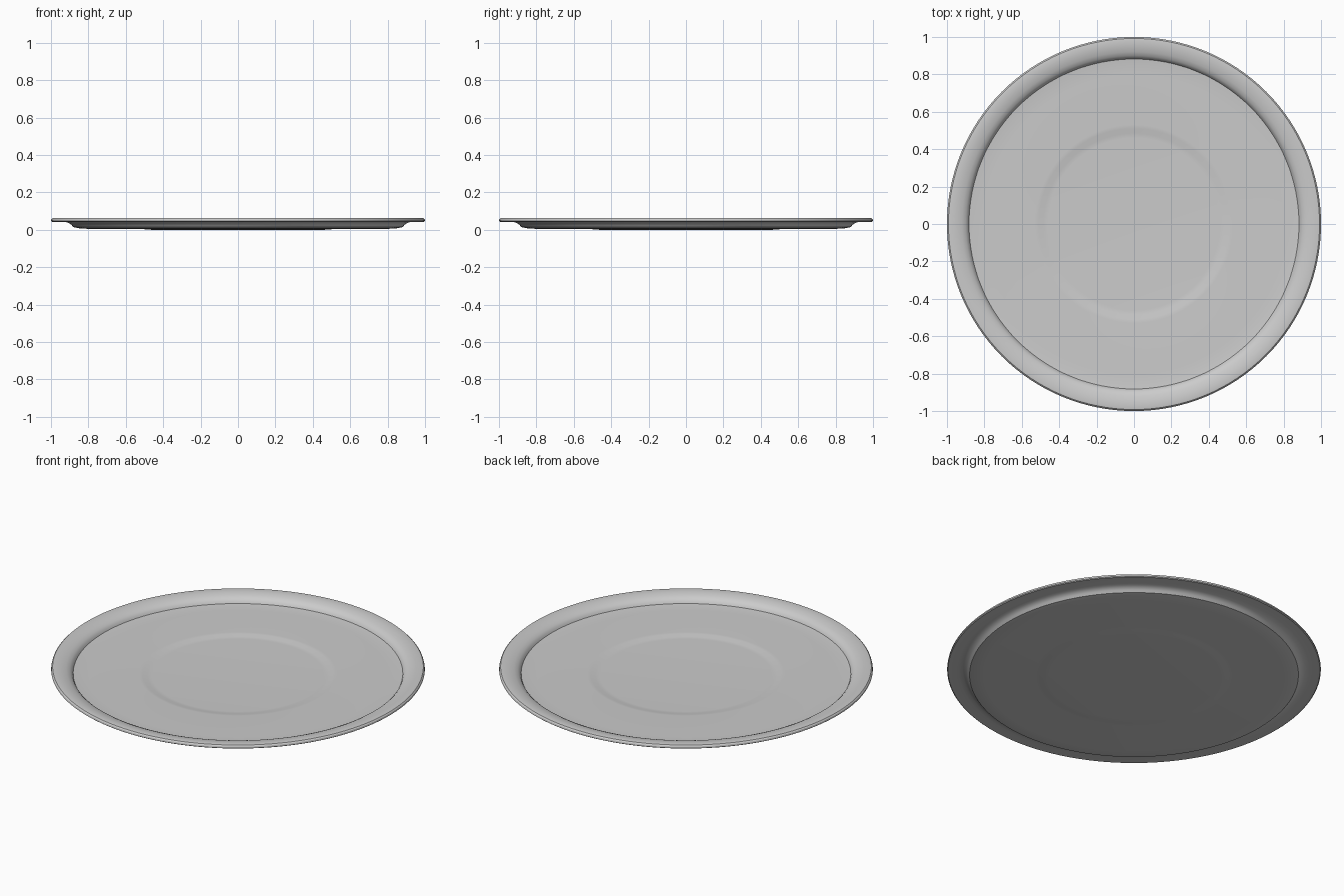
import bpy, bmesh, math

if "Cube" in bpy.data.objects:
    bpy.data.objects.remove(bpy.data.objects["Cube"])

SEGMENTS = 128

def lathe(name, profile):
    """Revolve a (radius, height) profile that starts and ends on the z axis."""
    bm = bmesh.new()
    verts = [bm.verts.new((r, 0, z)) for r, z in profile]
    edges = [bm.edges.new(pair) for pair in zip(verts, verts[1:])]
    bmesh.ops.spin(bm, geom=verts + edges, cent=(0, 0, 0), axis=(0, 0, 1),
                   angle=2 * math.pi, steps=SEGMENTS)
    bmesh.ops.remove_doubles(bm, verts=bm.verts, dist=1e-4)
    bmesh.ops.recalc_face_normals(bm, faces=bm.faces)
    mesh = bpy.data.meshes.new(name)
    bm.to_mesh(mesh)
    bm.free()
    obj = bpy.data.objects.new(name, mesh)
    bpy.context.collection.objects.link(obj)
    bpy.context.view_layer.objects.active = obj
    obj.select_set(True)
    bpy.ops.object.shade_smooth_by_angle(angle=math.radians(30))
    return obj

# underside: sunken centre, floor, curved wall, rim
underside = [(0, 0), (0.46, 0), (0.485, 0.001), (0.51, 0.004), (0.53, 0.005),
             (0.80, 0.005), (0.85, 0.008), (0.88, 0.014), (0.89, 0.026),
             (0.90, 0.034), (0.915, 0.040), (0.94, 0.043), (0.995, 0.043)]
# upper side: rounded lip, curved wall, floor, sunken centre
upper = [(1.0, 0.047), (0.998, 0.056), (0.992, 0.062), (0.98, 0.064),
         (0.95, 0.062), (0.92, 0.056), (0.90, 0.047), (0.888, 0.036),
         (0.882, 0.024), (0.85, 0.021), (0.80, 0.020), (0.53, 0.020),
         (0.51, 0.019), (0.485, 0.013), (0.46, 0.012), (0, 0.012)]

lathe("plate", underside + upper)
